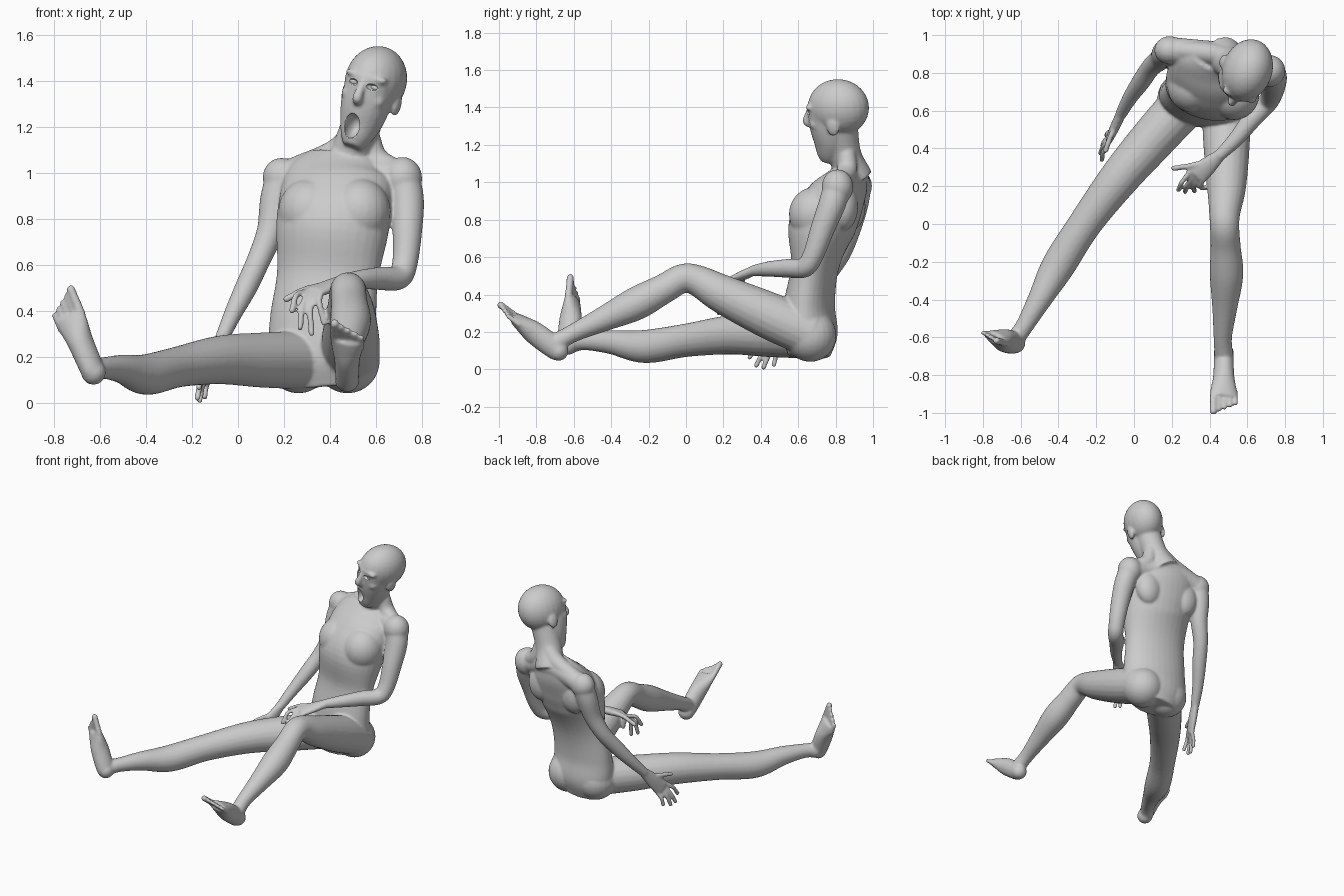
import bpy, bmesh, math
from mathutils import Vector, Matrix

default_cube = bpy.data.objects.get("Cube")
if default_cube:
    bpy.data.objects.remove(default_cube, do_unlink=True)

skin_material = bpy.data.materials.new("pale_grey_skin")
skin_material.use_nodes = True
pale_grey = (.6, .6, .6, 1)
skin_material.diffuse_color = pale_grey
skin_material.node_tree.nodes["Principled BSDF"].inputs["Base Color"].default_value = pale_grey

SIDES = (-1, 1)
ACROSS = Vector((1, 0, 0))
BACKWARD = Vector((0, 1, 0))


def spline(rows, steps=6):
    """Catmull-Rom resampling of rows that hold a position and its radii."""
    points = [Vector(row) for row in rows]
    points = [2 * points[0] - points[1]] + points + [2 * points[-1] - points[-2]]
    result = []
    for before, start, end, after in zip(points, points[1:], points[2:], points[3:]):
        leave, arrive = (end - before) / 2, (after - start) / 2
        for step in range(steps):
            t = step / steps
            swing = start.lerp(end, t * t * (3 - 2 * t))
            result.append(swing + leave * t * (1 - t) ** 2 - arrive * t * t * (1 - t))
    return result + [points[-2]]


def limb(mesh, rows, side, sides=20):
    """Loft rings along (x, y, z, half width[, half depth]); side points along the width."""
    rows = spline(rows)
    rings = []
    for i, row in enumerate(rows):
        following, previous = rows[min(i + 1, len(rows) - 1)], rows[max(i - 1, 0)]
        along = (following - previous).to_3d().normalized()
        wide = Vector(side)
        wide = (wide - along * wide.dot(along)).normalized()
        deep = along.cross(wide)
        ring = []
        for k in range(sides):
            angle = math.tau * k / sides
            offset = wide * row[3] * math.cos(angle) + deep * row[-1] * math.sin(angle)
            ring.append(mesh.verts.new(row.to_3d() + offset))
        rings.append(ring)
    for lower, upper in zip(rings, rings[1:]):
        for k in range(sides):
            mesh.faces.new((lower[k - 1], lower[k], upper[k], upper[k - 1]))
    mesh.faces.new(rings[0])
    mesh.faces.new(rings[-1])


def blob(mesh, centre, size, frame=Matrix.Identity(3)):
    """Ellipsoid, optionally turned by a frame."""
    placement = Matrix.Translation(centre) @ frame.to_4x4() @ Matrix.Diagonal((*size, 1))
    bmesh.ops.create_uvsphere(mesh, u_segments=24, v_segments=16, radius=1, matrix=placement)


def digit(mesh, root, tip, radius, bend=Vector()):
    """Finger or toe with a rounded tip."""
    middle = root.lerp(tip, .5) + bend
    limb(mesh, [(*root, radius), (*middle, radius), (*tip, radius)], BACKWARD + ACROSS / 3, 10)
    blob(mesh, tip, (radius, radius, radius))


def foot(mesh, heel, ball, inner):
    """Foot from heel to ball, with the big toe on the inner side."""
    heel, ball = Vector(heel), Vector(ball)
    forward = (ball - heel).normalized()
    inner = Vector(inner)
    inner = (inner - forward * inner.dot(forward)).normalized()
    limb(mesh, [(*(heel - forward * .035), .036, .04), (*heel, .05, .06), (*heel.lerp(ball, .5), .056, .062),
                (*heel.lerp(ball, .8), .07, .044), (*ball, .074, .028)], inner)
    blob(mesh, heel - forward * .01, (.054, .054, .054))
    for toe in range(5):
        root = ball + inner * (.056 - .03 * toe) - forward * (.02 + .008 * toe)
        tip = root + forward * (.118 - .01 * toe)
        digit(mesh, root, tip, .014 if toe else .02)


def hand(mesh, wrist, index, little, tips, thumb, bend):
    """Palm from wrist to knuckles, four fingers from index to little, and thumb."""
    wrist, index, little, bend = Vector(wrist), Vector(index), Vector(little), Vector(bend)
    knuckles = index.lerp(little, .5)
    limb(mesh, [(*wrist, .034, .027), (*wrist.lerp(knuckles, .5), .05, .026), (*knuckles, .06, .02)],
         index - little)
    for finger, tip in enumerate(tips):
        digit(mesh, index.lerp(little, finger / 3), Vector(tip), .0145, bend)
    digit(mesh, wrist.lerp(index, .35), Vector(thumb), .016, bend / 2)


body = bmesh.new()

# Torso
limb(body, [(.38, .66, .07, .17, .11), (.37, .66, .19, .235, .148), (.37, .66, .35, .235, .133),
            (.39, .69, .55, .224, .124), (.41, .722, .75, .247, .175), (.425, .785, .88, .247, .162),
            (.44, .845, .98, .235, .125), (.46, .88, 1.06, .16, .085)], (1, -.17, 0), 32)

# Shoulder girdle and neck slopes
right_shoulder, left_shoulder = Vector((.19, .92, .98)), Vector((.716, .81, .975))
limb(body, [(*right_shoulder, .07), (.33, .91, 1.02, .067), (.48, .88, 1.04, .08), (.6, .84, 1, .067),
            (*left_shoulder, .075)], BACKWARD)
blob(body, right_shoulder, (.083, .075, .085))
blob(body, left_shoulder, (.086, .085, .094))
limb(body, [(.52, .87, 1.18, .055), (.42, .9, 1.085, .058), (.25, .92, 1.02, .05)], BACKWARD)
limb(body, [(.57, .86, 1.16, .047), (.6, .86, 1.06, .055), (.7, .82, 1, .05)], BACKWARD)

# Chest, shoulder blades and buttocks
for side in SIDES:
    blob(body, (.42 + .11 * side, .71 - .02 * side, .83), (.135, .14, .145))
    blob(body, (.425 + .145 * side, .86 - .02 * side, .87), (.1, .08, .13))
    blob(body, (.37 + .107 * side, .665, .18), (.14, .14, .14))

# Left leg, knee raised
limb(body, [(.49, .67, .19, .128), (.49, .45, .285, .125), (.49, .2, .4, .104), (.48, .06, .475, .083),
            (.48, -.02, .485, .078), (.485, -.12, .43, .08), (.49, -.27, .35, .089), (.48, -.45, .265, .066),
            (.47, -.6, .195, .049), (.475, -.69, .145, .05)], ACROSS)
foot(body, (.475, -.69, .105), (.475, -.92, .277), (-1, 0, .25))

# Right leg, stretched out
limb(body, [(.28, .65, .185, .128), (.1, .45, .185, .12), (-.08, .24, .185, .106), (-.26, 0, .155, .089),
            (-.4, -.22, .122, .089), (-.5, -.4, .145, .064), (-.58, -.54, .15, .048),
            (-.63, -.61, .14, .05)], (.8, -.6, 0))
foot(body, (-.633, -.63, .14), (-.735, -.605, .38), (.7, -.35, .35))

# Left arm, resting across the thigh
left_wrist = (.45, .36, .527)
limb(body, [(*left_shoulder, .075), (.737, .78, .88, .073), (.737, .73, .75, .065), (.727, .68, .61, .056),
            (.7, .635, .545, .054), (.62, .55, .54, .051), (.54, .45, .537, .042), (*left_wrist, .031)], ACROSS)
hand(body, left_wrist, (.3, .285, .485), (.36, .225, .475),
     [(.235, .18, .4), (.27, .17, .325), (.32, .175, .3), (.375, .19, .345)], (.21, .295, .45), (-.014, -.012, .024))

# Right arm, propped beside the thigh
right_wrist = (-.07, .58, .28)
limb(body, [(*right_shoulder, .07), (.165, .905, .88, .07), (.142, .875, .75, .06), (.09, .83, .62, .052),
            (.035, .75, .5, .049), (-.02, .67, .39, .04), (*right_wrist, .031)], ACROSS)
hand(body, right_wrist, (-.14, .42, .16), (-.115, .495, .11),
     [(-.17, .34, .065), (-.177, .375, .02), (-.167, .415, .01), (-.145, .47, .025)], (-.15, .39, .22), (-.008, 0, .008))

# Head frame: columns are its left, forward and up axes
head_left = Vector((.91, -.32, -.26)).normalized()
head_up = Vector((.25, -.12, .96))
head_up = (head_up - head_left * head_up.dot(head_left)).normalized()
head_frame = Matrix((head_left, head_left.cross(head_up), head_up)).transposed()
skull_centre = Vector((.6, .815, 1.4))


def on_head(left, forward, up):
    return skull_centre + head_frame @ Vector((left, forward, up))


# Neck, skull, face and jaw
limb(body, [(.47, .9, 1.02, .1), (.515, .85, 1.15, .087), (.58, .825, 1.33, .092)], ACROSS)
blob(body, skull_centre, (.131, .168, .153), head_frame)
limb(body, [(*on_head(0, .06, .03), .11), (*on_head(0, .06, -.09), .11), (*on_head(0, .065, -.18), .095),
            (*on_head(0, .085, -.255), .068), (*on_head(0, .1, -.295), .042)], head_left)

# Nose, brows, cheeks and ears
limb(body, [(*on_head(0, .152, .02), .015), (*on_head(0, .175, -.03), .018),
            (*on_head(0, .19, -.07), .023), (*on_head(0, .165, -.088), .022)], head_left, 12)
for side in SIDES:
    blob(body, on_head(side * .05, .137, .024), (.05, .024, .018), head_frame)
    blob(body, on_head(side * .066, .11, -.07), (.036, .038, .034), head_frame)
    blob(body, on_head(side * .12, 0, -.078), (.017, .036, .05), head_frame)


def make_object(name, mesh):
    """Turn a bmesh into a smooth shaded object."""
    bmesh.ops.recalc_face_normals(mesh, faces=mesh.faces)
    for face in mesh.faces:
        face.smooth = True
    data = bpy.data.meshes.new(name)
    mesh.to_mesh(data)
    mesh.free()
    data.materials.append(skin_material)
    made = bpy.data.objects.new(name, data)
    bpy.context.collection.objects.link(made)
    return made


figure = make_object("body", body)

# Hollows for the open mouth and the eye sockets
hollows = bmesh.new()
blob(hollows, on_head(-.008, .15, -.2), (.036, .075, .056), head_frame)
for side in SIDES:
    blob(hollows, on_head(side * .05, .165, -.012), (.03, .024, .014), head_frame)
cutter = make_object("face_hollow_cutter", hollows)
cutter.hide_render = True
cutter.hide_viewport = True

# Fuse the parts into one smooth skin
fuse = figure.modifiers.new("fuse", 'REMESH')
fuse.mode = 'VOXEL'
fuse.voxel_size = .0075
fuse.use_smooth_shade = True
soften = figure.modifiers.new("soften", 'SMOOTH')
soften.factor = .5
soften.iterations = 11
carve = figure.modifiers.new("face_hollows", 'BOOLEAN')
carve.operation = 'DIFFERENCE'
carve.object = cutter
carve.solver = 'EXACT'

# Eyes
for side, name in zip(SIDES, ("right_eye", "left_eye")):
    eye = bmesh.new()
    blob(eye, on_head(side * .05, .132, -.013), (.024, .018, .016), head_frame)
    make_object(name, eye)
